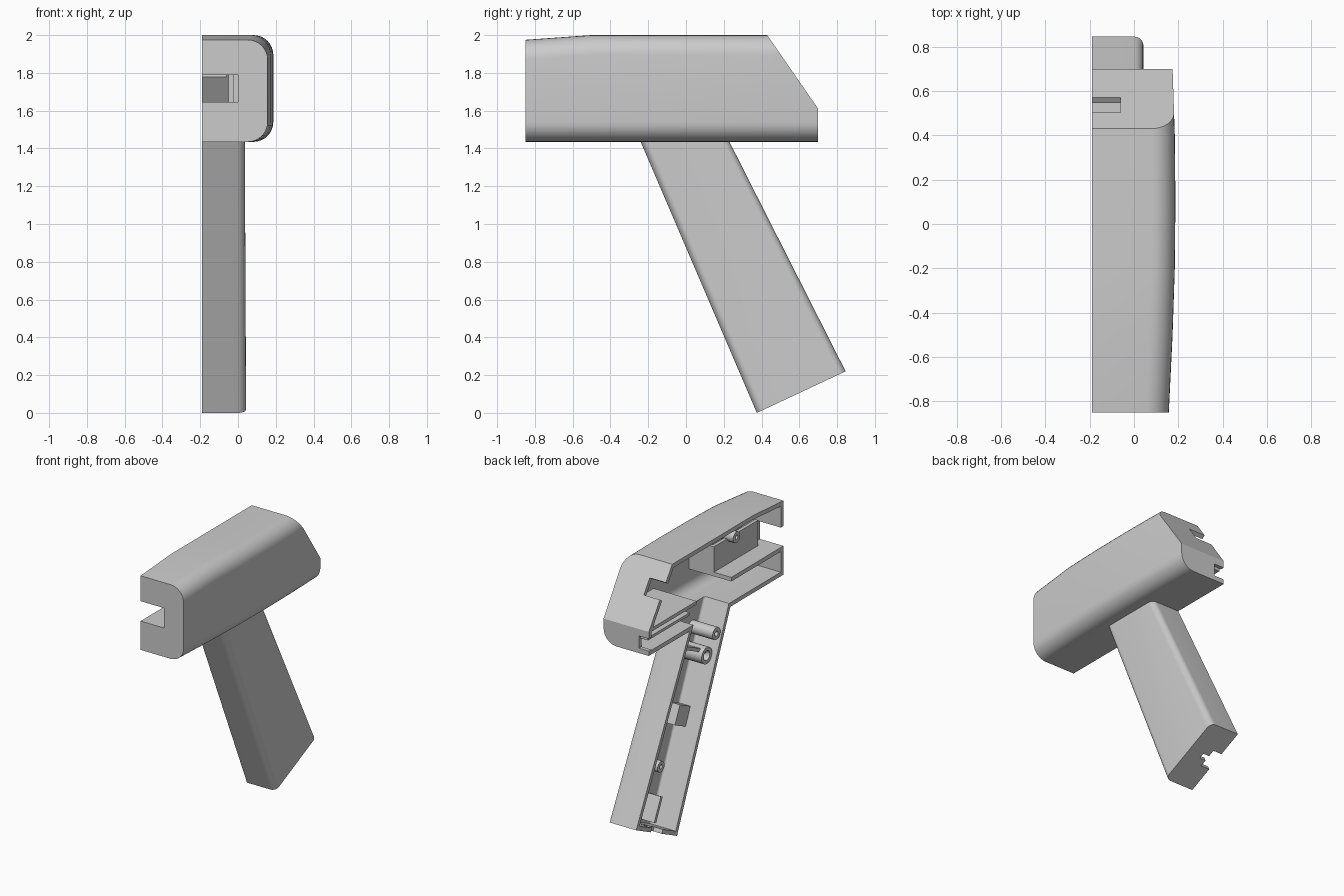
import bpy, bmesh
from math import sin, cos, pi, radians
from mathutils import Vector, Matrix

if "Cube" in bpy.data.objects:
    bpy.data.objects.remove(bpy.data.objects["Cube"])

SPLIT = -0.19              # open split face of the half shell
WALL = 0.03
TILT = radians(25)         # lean of the handle
SLOPE_N = Vector((0, 0.822, 0.569))
SLOPE_P = Vector((0, 0.43, 2.0))

grey = bpy.data.materials.new("plain grey")
grey.use_nodes = True
grey.diffuse_color = (0.6, 0.6, 0.6, 1)
grey.node_tree.nodes["Principled BSDF"].inputs["Base Color"].default_value = (0.6, 0.6, 0.6, 1)


def finish(name, bm):
    bmesh.ops.recalc_face_normals(bm, faces=bm.faces)
    mesh = bpy.data.meshes.new(name)
    bm.to_mesh(mesh)
    bm.free()
    mesh.materials.append(grey)
    ob = bpy.data.objects.new(name, mesh)
    bpy.context.collection.objects.link(ob)
    return ob


def activate(ob):
    bpy.ops.object.select_all(action='DESELECT')
    ob.select_set(True)
    bpy.context.view_layer.objects.active = ob


def boolean(ob, other, op):
    """Apply a boolean and remove the helper."""
    activate(ob)
    mod = ob.modifiers.new(op, 'BOOLEAN')
    mod.operation, mod.object, mod.solver = op, other, 'EXACT'
    bpy.ops.object.modifier_apply(modifier=mod.name)
    bpy.data.objects.remove(other)


def section(x0, x1, v0, v1, r, n=8):
    """Box outline with both corners on the +x side rounded."""
    pts = [(x0, v0)]
    for cv, start in ((v0 + r, -pi / 2), (v1 - r, 0)):
        for i in range(n + 1):
            a = start + i * pi / 2 / n
            pts.append((x1 - r + r * cos(a), cv + r * sin(a)))
    return pts + [(x0, v1)]


def loft(rings):
    bm = bmesh.new()
    loops = [[bm.verts.new(p) for p in ring] for ring in rings]
    for a, b in zip(loops, loops[1:]):
        for i in range(len(a)):
            j = (i + 1) % len(a)
            bm.faces.new((a[i], a[j], b[j], b[i]))
    bm.faces.new(loops[0])
    bm.faces.new(loops[-1])
    return bm


def body(name, t, x0):
    """Barrel housing, inset by t on every closed side."""
    rings = []
    for y, x1, top in ((-0.85, 0.157, 1.975), (-0.5, 0.174, 2.0), (-0.2, 0.184, 2.0),
                       (0.1, 0.187, 2.0), (0.4, 0.184, 2.0), (0.7, 0.174, 2.0)):
        y = max(-0.85 + t, min(0.7 - t, y))
        rings.append([(x, y, z) for x, z in
                      section(x0, x1 - t, 1.435 + t, top - t, 0.105 - t)])
    bm = loft(rings)
    cut = bmesh.ops.bisect_plane(bm, geom=bm.verts[:] + bm.edges[:] + bm.faces[:],
                                 plane_co=SLOPE_P - SLOPE_N * t, plane_no=SLOPE_N,
                                 clear_outer=True)
    edges = [e for e in cut["geom_cut"] if isinstance(e, bmesh.types.BMEdge)]
    bmesh.ops.contextual_create(bm, geom=edges)
    return finish(name, bm)


def handle(name, t, x0, top):
    """Tapered leaning grip, inset by t."""
    across = Vector((0, cos(TILT), sin(TILT)))
    up = Vector((0, -sin(TILT), cos(TILT)))
    rise = top - 1.435
    ends = ((Vector((0, 0.375, 0)) + (across + up) * t, Vector((0, 0.845, 0.22)) + (up - across) * t, 0.042),
            (Vector((0, -0.24 - 0.43 * rise + t, top)), Vector((0, 0.23 - 0.5 * rise - t, top)), 0.036))
    rings = []
    for a, b, x1 in ends:
        d = (b - a).normalized()
        rings.append([a + d * v + Vector((x, 0, 0)) for x, v in
                      section(x0, x1 - t, 0, (b - a).length, 0.042 - t * 0.8)])
    return finish(name, loft(rings))


def box(name, xs, ys, zs, tilt=0.0):
    """Box from its ranges, tilted about its own centre."""
    bm = bmesh.new()
    size = [r[1] - r[0] for r in (xs, ys, zs)]
    mid = [sum(r) / 2 for r in (xs, ys, zs)]
    m = Matrix.Translation(mid) @ Matrix.Rotation(tilt, 4, 'X') @ Matrix.Diagonal((*size, 1))
    bmesh.ops.create_cube(bm, size=1, matrix=m)
    return finish(name, bm)


def tube(name, x0, x1, y, z, r, hole=0.0, n=24):
    """Screw post along x with a blind hole in its -x end."""
    bm = bmesh.new()
    prof = [(x1, r), (x0, r)] + ([(x0, hole), (x0 + 0.08, hole)] if hole else [])
    loops = [[bm.verts.new((x, y + q * cos(2 * pi * i / n), z + q * sin(2 * pi * i / n)))
              for i in range(n)] for x, q in prof]
    for a, b in zip(loops, loops[1:]):
        for i in range(n):
            j = (i + 1) % n
            bm.faces.new((a[i], a[j], b[j], b[i]))
    bm.faces.new(loops[0])
    bm.faces.new(loops[-1])
    return finish(name, bm)


# hollow shell: barrel and handle joined, then emptied
shell = body("half_shell", 0, SPLIT)
boolean(shell, handle("grip", 0, SPLIT, 1.45), 'UNION')
boolean(shell, body("body_hollow", WALL, -0.4), 'DIFFERENCE')
boolean(shell, handle("grip_hollow", WALL, -0.4, 1.5), 'DIFFERENCE')

# openings: nose, sloped back, lower back, handle end
for cutter in (
        box("nose_opening", (-0.4, 0.0), (-0.9, -0.8), (1.645, 1.79)),
        box("slope_opening", (-0.4, -0.06), (0.46, 0.6), (1.78, 1.9), radians(34.7)),
        box("rear_opening", (-0.4, -0.11), (0.64, 0.75), (1.47, 1.56)),
        box("end_opening", (-0.4, -0.12), (0.54, 0.68), (0.06, 0.18), TILT),
        box("end_slot", (-0.4, -0.07), (0.59, 0.63), (0.06, 0.18), TILT)):
    boolean(shell, cutter, 'DIFFERENCE')

# front compartment
parts = [
    shell,
    box("front_shelf", (SPLIT, 0.14), (-0.83, -0.25), (1.615, 1.645)),
    box("compartment_side", (-0.05, -0.025), (-0.76, -0.25), (1.64, 1.83)),
    box("compartment_end", (-0.05, 0.165), (-0.275, -0.25), (1.615, 1.83)),
    tube("front_post", -0.1, 0.16, -0.44, 1.84, 0.04, 0.015),
    # rear shelves
    box("rear_shelf", (SPLIT, 0.16), (0.15, 0.68), (1.6, 1.625)),
    box("rear_rail", (-0.17, 0.16), (0.2, 0.68), (1.535, 1.555)),
    # handle fittings
    tube("upper_post", SPLIT, 0.015, -0.08, 1.3, 0.045, 0.018),
    tube("button_seat", -0.15, 0.015, -0.025, 1.15, 0.06, 0.035),
    box("handle_rib", (-0.12, 0.015), (-0.1, 0.24), (1.21, 1.235), TILT),
    box("handle_block", (-0.08, 0.015), (0.08, 0.22), (0.69, 0.83), TILT),
    tube("lower_post", -0.1, 0.015, 0.43, 0.5, 0.04, 0.015),
]
for sign in (-1, 1):
    parts.append(box("socket_wall", (-0.1, 0.02), (0.55 + sign * 0.09 - 0.012, 0.55 + sign * 0.09 + 0.012),
                     (0.15 + sign * 0.042, 0.33 + sign * 0.042), TILT))

for ob in parts:
    activate(ob)
    bpy.ops.object.shade_smooth_by_angle(angle=radians(30))
